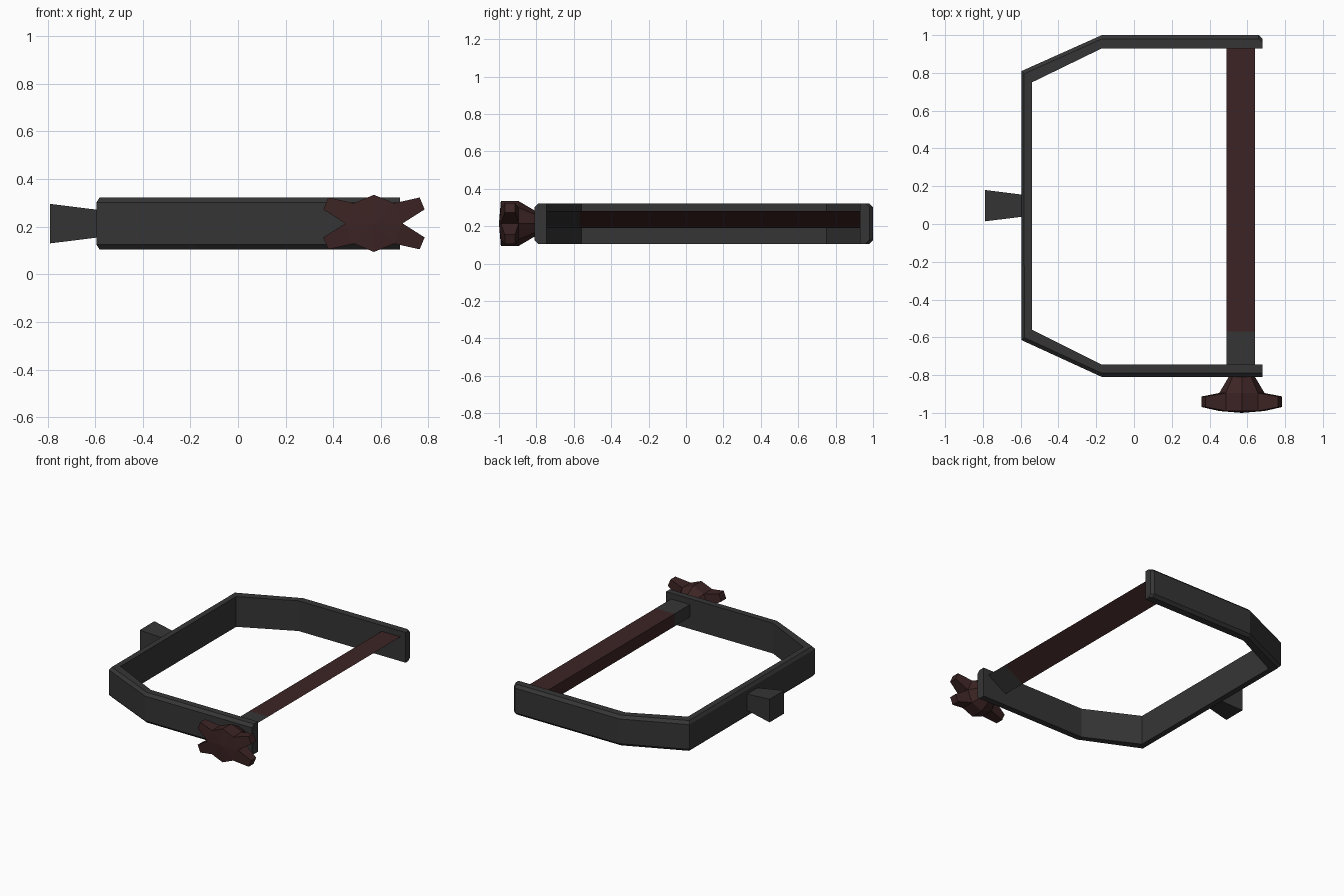
import bpy, bmesh
from math import cos, sin, radians
from mathutils import Vector

if "Cube" in bpy.data.objects:
    bpy.data.objects.remove(bpy.data.objects["Cube"])


def material(name, rgb):
    m = bpy.data.materials.new(name)
    m.use_nodes = True
    m.diffuse_color = (*rgb, 1)
    bsdf = m.node_tree.nodes["Principled BSDF"]
    bsdf.inputs["Base Color"].default_value = (*rgb, 1)
    bsdf.inputs["Roughness"].default_value = 0.8
    return m


grey = material("dark grey", (0.036, 0.036, 0.036))
red = material("dark red", (0.045, 0.017, 0.017))


def loft(name, rings, mat):
    """Skin a list of equal-length point rings and cap both ends."""
    bm = bmesh.new()
    loops = [[bm.verts.new(p) for p in ring] for ring in rings]
    n = len(loops[0])
    for a, b in zip(loops, loops[1:]):
        for i in range(n):
            j = (i + 1) % n
            bm.faces.new((a[i], a[j], b[j], b[i]))
    bm.faces.new(loops[0])
    bm.faces.new(loops[-1])
    bmesh.ops.recalc_face_normals(bm, faces=bm.faces)
    mesh = bpy.data.meshes.new(name)
    bm.to_mesh(mesh)
    bm.free()
    mesh.materials.append(mat)
    obj = bpy.data.objects.new(name, mesh)
    bpy.context.collection.objects.link(obj)
    return obj


# C-shaped frame: outer and inner plan outlines, chamfered on the outer edges
BOTTOM, TOP, CHAMFER = 0.105, 0.322, 0.02
outer = [(0.68, 0.98), (0.66, 1.0), (-0.17, 1.0), (-0.595, 0.81),
         (-0.595, -0.615), (-0.17, -0.81), (0.68, -0.81)]
inner = [(0.68, 0.93), (0.66, 0.93), (-0.17, 0.93), (-0.54, 0.75),
         (-0.54, -0.56), (-0.17, -0.745), (0.68, -0.745)]
sections = []
for o, i in zip(outer, inner):
    o, i = Vector(o), Vector(i)
    c = o + (i - o).normalized() * CHAMFER
    sections.append([(*i, BOTTOM), (*c, BOTTOM), (*o, BOTTOM + CHAMFER),
                     (*o, TOP - CHAMFER), (*c, TOP), (*i, TOP)])
loft("frame", sections, grey)


# Wedge-section bar with a plain sleeve at the knob end
def wedge(y):
    return [(0.49, y, 0.28), (0.64, y, 0.28), (0.49, y, 0.19)]


loft("bar", [wedge(0.935), wedge(-0.57)], red)
loft("bar_sleeve", [wedge(-0.57), wedge(-0.75)], grey)


# Flared stub on the back of the frame
def square(x, half):
    return [(x, 0.097 + half * a, 0.213 + half * b)
            for a, b in ((-1, -1), (1, -1), (1, 1), (-1, 1))]


loft("rear_stub", [square(-0.58, 0.057), square(-0.79, 0.083)], grey)

# Four-armed knob: octagonal hub, alternate sides drawn out into arms
CX, CZ = 0.571, 0.214


def octagon(y, r):
    return [(CX + r * cos(radians(45 * k)), y, CZ + r * sin(radians(45 * k)))
            for k in range(8)]


knob = loft("knob", [octagon(-0.99, 0.12), octagon(-0.895, 0.12),
                     octagon(-0.81, 0.07)], red)
bm = bmesh.new()
bm.from_mesh(knob.data)
bm.faces.ensure_lookup_table()
sides = [f for f in bm.faces if abs(f.normal.y) < 0.01]
sides.sort(key=lambda f: f.calc_center_median().z)
axis = Vector((CX, 0, CZ))
arms = []
for f in sides:
    d = f.calc_center_median() - axis
    if abs(d.x * cos(radians(67.5)) + d.z * sin(radians(67.5))) < 0.02 or \
       abs(d.x * cos(radians(22.5)) + d.z * sin(radians(22.5))) > 0.1:
        arms.append(f)
for f in bmesh.ops.extrude_discrete_faces(bm, faces=arms)["faces"]:
    mid = f.calc_center_median()
    out = Vector((mid.x - CX, 0, mid.z - CZ)).normalized()
    tip = Vector((CX, -0.941, CZ)) + out * 0.219
    for v in f.verts:
        v.co = tip + (v.co - mid) * 0.59
# Shallow point on the front of the knob
front = min(bm.faces, key=lambda f: f.calc_center_median().y)
for v in bmesh.ops.poke(bm, faces=[front])["verts"]:
    v.co.y = -1.0
bm.to_mesh(knob.data)
bm.free()
